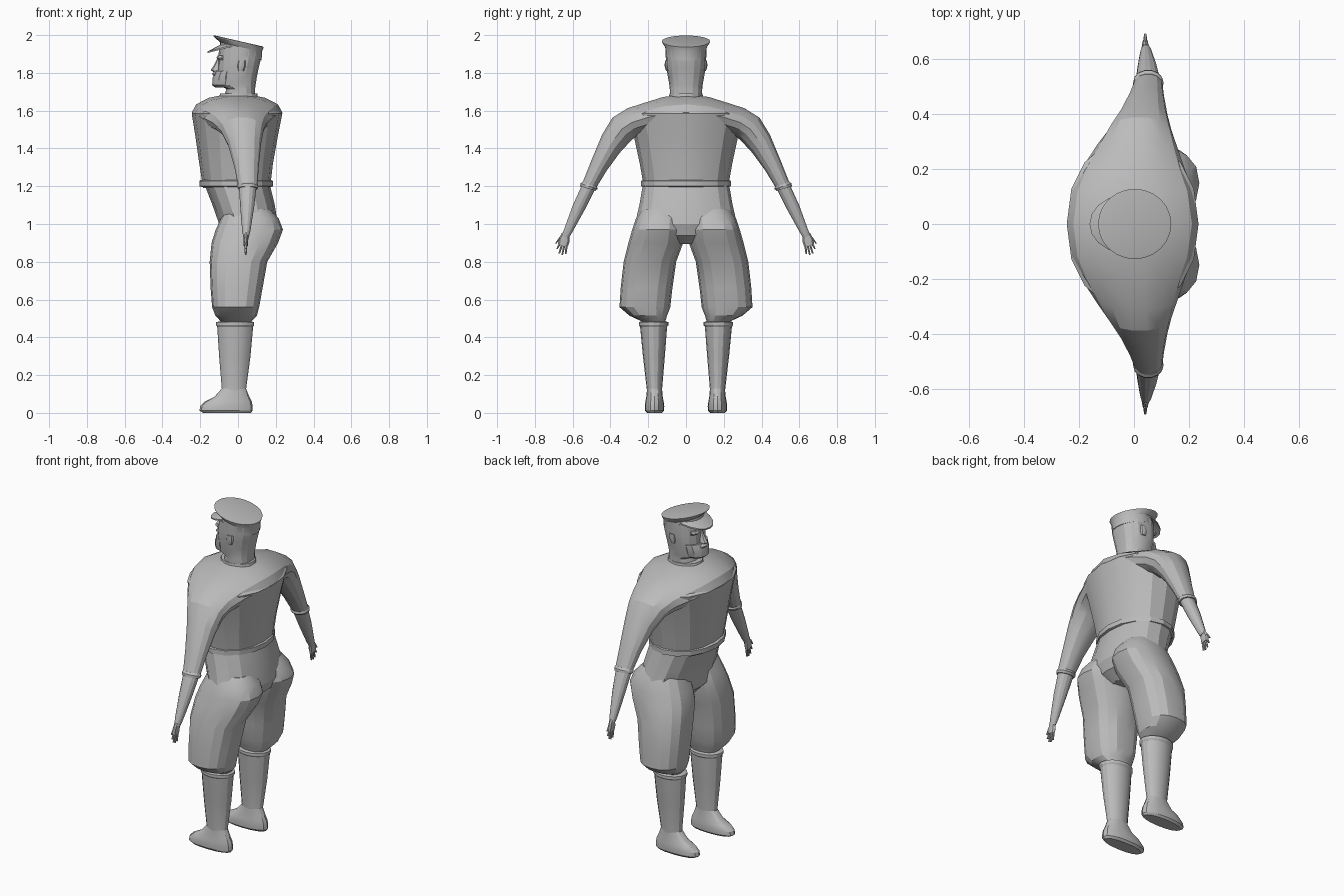
import bpy, bmesh, math
from mathutils import Vector

grey = bpy.data.materials.new("plain grey")
grey.diffuse_color = (0.5, 0.5, 0.5, 1)


def finish(name, bm, angle=0):
    bmesh.ops.recalc_face_normals(bm, faces=bm.faces)
    me = bpy.data.meshes.new(name)
    bm.to_mesh(me)
    bm.free()
    me.materials.append(grey)
    ob = bpy.data.objects.new(name, me)
    bpy.context.collection.objects.link(ob)
    if angle:
        bpy.ops.object.select_all(action='DESELECT')
        bpy.context.view_layer.objects.active = ob
        ob.select_set(True)
        bpy.ops.object.shade_smooth_by_angle(angle=math.radians(angle))
    return ob


def loft(name, rings, angle=22):
    """Skin a list of equal-length point rings and cap both ends."""
    bm = bmesh.new()
    vs = [[bm.verts.new(p) for p in r] for r in rings]
    n = len(vs[0])
    for a, b in zip(vs, vs[1:]):
        for i in range(n):
            j = (i + 1) % n
            bm.faces.new((a[i], a[j], b[j], b[i]))
    bm.faces.new(vs[0])
    bm.faces.new(vs[-1])
    return finish(name, bm, angle)


def level(z, x0, x1, y0, y1, n=16, tilt=0, p=1.0):
    """Horizontal oval ring filling x0..x1, y0..y1; p < 1 squares it off."""
    pts = []
    for i in range(n):
        a = 2 * math.pi * i / n
        c, s = math.cos(a), math.sin(a)
        c = math.copysign(abs(c) ** p, c)
        s = math.copysign(abs(s) ** p, s)
        x = (x0 + x1) / 2 + (x1 - x0) / 2 * c
        pts.append(Vector((x, (y0 + y1) / 2 + (y1 - y0) / 2 * s, z + tilt * x)))
    return pts


def stack(name, rows, side=None, **kw):
    """Rows of (z, x0, x1, half width), or (z, x0, x1, y0, y1) with a side."""
    rings = []
    for r in rows:
        if side is None:
            rings.append(level(r[0], r[1], r[2], -r[3], r[3], **kw))
        else:
            rings.append(level(r[0], r[1], r[2], side * r[3], side * r[4], **kw))
    return loft(name, rings)


def cross(top, bot, x0, x1, side=1, n=14):
    """Ring across an arm: top and bottom points in (y, z), x0..x1 wide."""
    t, b = Vector((0, top[0], top[1])), Vector((0, bot[0], bot[1]))
    pts = []
    for i in range(n):
        a = 2 * math.pi * i / n
        p = (t + b) / 2 + (t - b) / 2 * math.sin(a)
        pts.append(Vector(((x0 + x1) / 2 + (x1 - x0) / 2 * math.cos(a), side * p.y, p.z)))
    return pts


# jacket body, hips and belt
stack("jacket", [(1.19, -.185, .17, .222), (1.32, -.205, .185, .245),
                 (1.46, -.225, .21, .275), (1.585, -.245, .235, .31),
                 (1.64, -.18, .18, .2)], p=.92)
stack("hips", [(1.21, -.178, .168, .228), (1.1, -.135, .195, .247),
               (1.0, -.1, .21, .27), (.94, -.1, .19, .22), (.895, -.06, .13, .08)], p=.9)
stack("belt", [(1.195, -.185, .17, .225), (1.2, -.205, .185, .237),
               (1.228, -.205, .185, .237), (1.235, -.19, .17, .225)])

# shoulders and sleeves in one sweep from hand to hand
half = [((.12, 1.675), (.12, 1.49), -.228, .216),
        ((.2, 1.65), (.2, 1.48), -.192, .185),
        ((.31, 1.615), (.265, 1.46), -.135, .155),
        ((.39, 1.565), (.29, 1.44), -.095, .137),
        ((.445, 1.475), (.35, 1.375), -.055, .122),
        ((.505, 1.33), (.42, 1.28), -.02, .11),
        ((.55, 1.215), (.475, 1.19), .0, .103)]
loft("shoulders_and_sleeves",
     [cross(*r, side=-1) for r in reversed(half)]
     + [cross((0, 1.69), (0, 1.49), -.245, .235)] + [cross(*r) for r in half])

for s, tag in ((-1, "left"), (1, "right")):
    # sleeve cuff and forearm
    loft("cuff_" + tag, [cross(*r, side=s) for r in (
        ((.548, 1.225), (.47, 1.2), .0, .103), ((.56, 1.215), (.467, 1.185), -.004, .108),
        ((.562, 1.2), (.478, 1.175), -.002, .105))])
    loft("forearm_" + tag, [cross(*r, side=s) for r in (
        ((.55, 1.21), (.48, 1.185), .005, .098), ((.6, 1.1), (.535, 1.075), .012, .085),
        ((.645, .975), (.602, .955), .022, .066), ((.658, .94), (.62, .925), .028, .058))])
    # hand with fingers and thumb
    loft("palm_" + tag, [cross(*r, side=s, n=8) for r in (
        ((.656, .955), (.618, .94), .03, .056), ((.675, .92), (.617, .905), .028, .054),
        ((.678, .89), (.625, .88), .03, .052))])
    fingers = [((.668, .895), (.683, .868)), ((.656, .892), (.671, .845)),
               ((.644, .89), (.655, .837)), ((.632, .888), (.637, .84)),
               ((.665, .93), (.689, .897))]
    for k, (a, b) in enumerate(fingers):
        w = .006
        loft("finger_%s_%d" % (tag, k + 1),
             [cross((y + q, z), (y - q, z), .041 - q, .041 + q, s, 6)
              for (y, z), q in ((a, w + .001), (b, w - .001))])
    # baggy trouser leg
    stack("trouser_leg_" + tag, [
        (1.08, -.07, .17, .03, .235), (1.03, -.09, .215, .015, .265),
        (.97, -.118, .238, .012, .285), (.9, -.14, .212, .015, .305),
        (.8, -.15, .155, .052, .33), (.66, -.145, .13, .072, .346),
        (.56, -.137, .112, .083, .352), (.515, -.12, .1, .1, .3),
        (.478, -.085, .065, .112, .22)], s, p=.85)
    # boot shaft with a rim, then the foot
    stack("boot_shaft_" + tag, [
        (.485, -.095, .07, .11, .235), (.48, -.116, .086, .093, .25),
        (.465, -.116, .086, .093, .25), (.455, -.11, .08, .1, .243),
        (.3, -.1, .066, .112, .228), (.12, -.085, .042, .127, .207),
        (.06, -.085, .05, .125, .21)], s)
    stack("boot_foot_" + tag, [
        (0, -.185, .068, .128, .207), (.012, -.204, .078, .116, .217),
        (.035, -.2, .078, .115, .218), (.06, -.175, .073, .118, .215),
        (.085, -.125, .06, .123, .21), (.13, -.085, .042, .127, .206)], s, p=.9)

# collar, neck and head
stack("collar", [(1.672, -.1, .105, .09), (1.69, -.095, .102, .088), (1.692, -.07, .09, .08)])
stack("head", [(1.67, -.075, .09, .085), (1.715, -.062, .09, .086),
               (1.735, -.1, .093, .088), (1.78, -.108, .1, .096), (1.83, -.105, .11, .104),
               (1.87, -.105, .12, .107), (1.93, -.1, .125, .108)], p=.9)
stack("beard", [(1.722, -.12, -.02, .05), (1.735, -.137, 0, .068), (1.775, -.134, 0, .082),
                (1.81, -.118, 0, .086)], n=12)
stack("moustache", [(1.782, -.128, -.06, .045), (1.795, -.138, -.06, .04),
                    (1.808, -.125, -.06, .02)], n=10)
stack("nose", [(1.805, -.13, -.08, .018), (1.815, -.145, -.08, .018),
               (1.845, -.125, -.08, .011), (1.88, -.108, -.08, .009)], n=8)
for s, tag in ((-1, "left"), (1, "right")):
    stack("brow_" + tag, [(1.868, -.1, -.06, .015, .07), (1.88, -.115, -.06, .012, .075),
                          (1.892, -.108, -.06, .015, .07)], s, n=8)
    stack("ear_" + tag, [(1.81, .0, .03, .09, .106), (1.835, -.005, .04, .09, .113),
                         (1.865, .0, .04, .09, .112)], s, n=8)

# peaked cap, tilted down to the back
stack("cap", [(1.895, -.1, .125, .108), (1.94, -.095, .127, .11),
              (1.962, -.128, .134, .126), (1.968, -.131, .136, .128),
              (1.97, -.122, .127, .12)], n=24, tilt=-.23)

# visor: a sloping crescent at the front of the cap
rings = []
for i in range(9):
    a = math.radians(-80 + 20 * i)
    c, y = math.cos(a), math.sin(a)
    inner, outer = Vector((-.085 * c, .1 * y, 1.945)), Vector((-.025 - .137 * c, .107 * y, 1.94 - .035 * c))
    up = Vector((0, 0, .008))
    rings.append([inner, outer, outer + up, inner + up])
loft("visor", rings)
